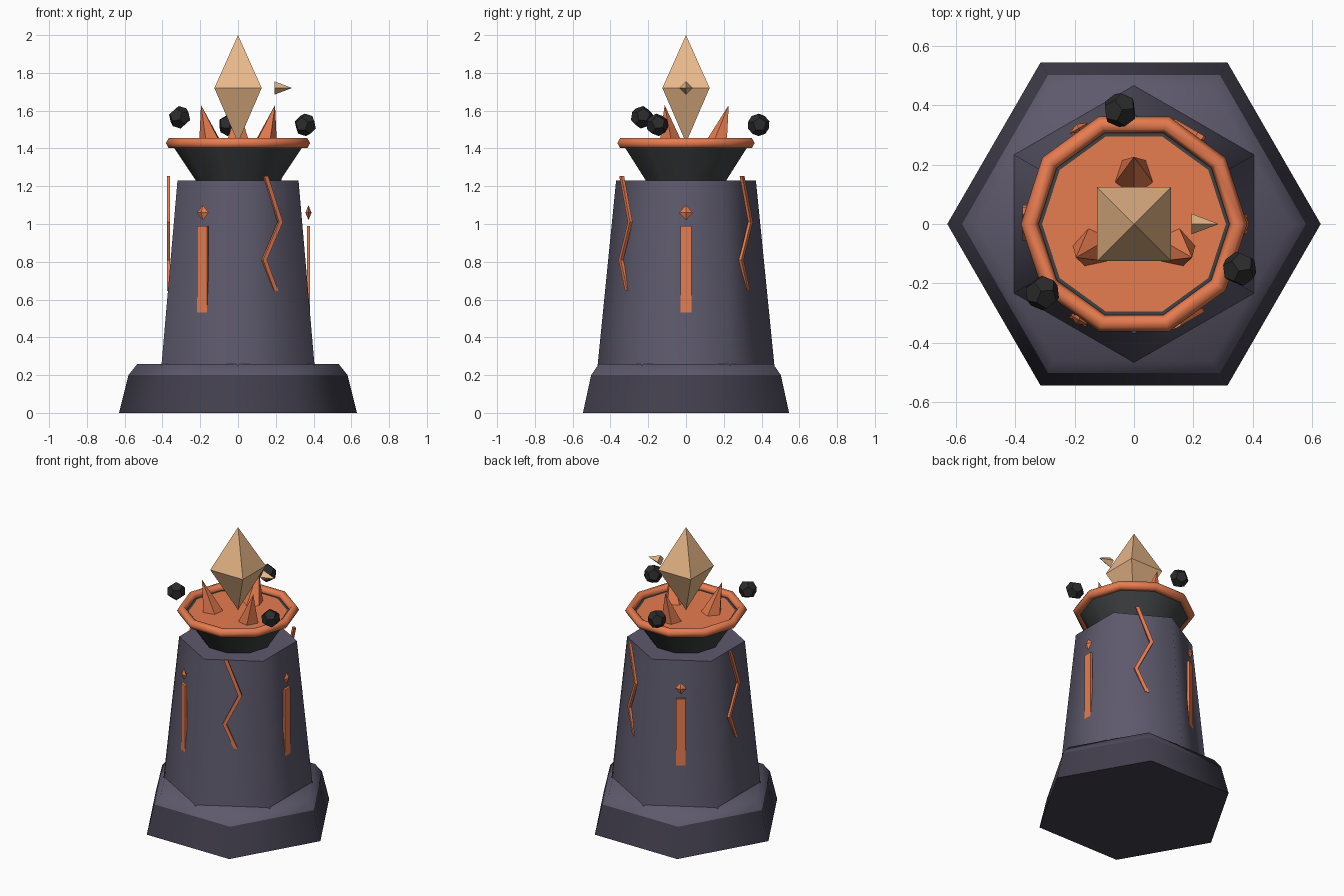
import bpy, bmesh
from math import sin, cos, pi, radians, sqrt
from mathutils import Matrix, Vector

if "Cube" in bpy.data.objects:
    bpy.data.objects.remove(bpy.data.objects["Cube"])


def material(name, rgb):
    m = bpy.data.materials.new(name)
    m.diffuse_color = (*rgb, 1)
    m.use_nodes = True
    m.node_tree.nodes["Principled BSDF"].inputs["Base Color"].default_value = m.diffuse_color
    return m


STONE = material("stone", (0.11, 0.10, 0.15))
DARK_STONE = material("dark_stone", (0.055, 0.05, 0.075))
IRON = material("iron", (0.05, 0.052, 0.055))
ROCK = material("rock", (0.025, 0.024, 0.025))
LAVA = material("lava", (0.80, 0.20, 0.08))
CRYSTAL = material("crystal", (0.82, 0.48, 0.25))


def finish(name, bm, mat, matrix=None, smooth=None):
    if matrix is not None:
        bm.transform(matrix)
    bmesh.ops.recalc_face_normals(bm, faces=bm.faces)
    me = bpy.data.meshes.new(name)
    bm.to_mesh(me)
    bm.free()
    ob = bpy.data.objects.new(name, me)
    bpy.context.collection.objects.link(ob)
    me.materials.append(mat)
    if smooth:
        bpy.ops.object.select_all(action='DESELECT')
        ob.select_set(True)
        bpy.context.view_layer.objects.active = ob
        bpy.ops.object.shade_smooth_by_angle(angle=radians(smooth))
    return ob


def stack(name, rings, sides, mat, phase=0.0, matrix=None, smooth=None):
    """Solid lofted through (radius, z) rings; radius 0 makes a point."""
    bm = bmesh.new()
    loops = []
    for r, z in rings:
        n = sides if r else 1
        loops.append([bm.verts.new((r * cos(phase + 2 * pi * i / sides),
                                    r * sin(phase + 2 * pi * i / sides), z)) for i in range(n)])
    for a, b in zip(loops, loops[1:]):
        for i in range(sides):
            j = (i + 1) % sides
            if len(a) == 1:
                bm.faces.new((a[0], b[j], b[i]))
            elif len(b) == 1:
                bm.faces.new((a[i], a[j], b[0]))
            else:
                bm.faces.new((a[i], a[j], b[j], b[i]))
    for loop in (loops[0], loops[-1]):
        if len(loop) > 1:
            bm.faces.new(loop)
    return finish(name, bm, mat, matrix, smooth)


def turn(deg):
    return Matrix.Rotation(radians(deg), 4, 'Z')


# Hexagonal plinth and tower
stack("plinth", [(0.63, 0), (0.58, 0.2)], 6, DARK_STONE, smooth=65)
stack("plinth_step", [(0.58, 0.2), (0.532, 0.26)], 6, STONE, smooth=65)
stack("tower", [(0.468, 0.25), (0.37, 1.23)], 6, STONE, phase=pi / 2, smooth=65)

# Brazier bowl, lava surface and rim
stack("bowl", [(0.21, 1.21), (0.35, 1.42)], 10, IRON, smooth=40)
stack("lava_pool", [(0.31, 1.40), (0.31, 1.421)], 10, LAVA)
bm = bmesh.new()
rim = [[bm.verts.new(turn(36 * i) @ Vector((0.352 + 0.03 * cos(pi * k / 3), 0,
                                            1.428 + 0.03 * sin(pi * k / 3))))
        for k in range(6)] for i in range(10)]
for i in range(10):
    a, b = rim[i], rim[(i + 1) % 10]
    for k in range(6):
        n = (k + 1) % 6
        bm.faces.new((a[k], b[k], b[n], a[n]))
finish("rim", bm, LAVA, smooth=65)

# Flame spikes leaning outward
for n, ang in enumerate((90, 210, 330)):
    lean = Matrix.Identity(4)
    lean[0][2] = 0.31
    stack(f"flame_spike_{n}", [(0.07, 0), (0, 0.22)], 5, LAVA, phase=pi,
          matrix=turn(ang) @ Matrix.Translation((0.158, 0, 1.41)) @ lean)

# Main crystal and small floating shard
stack("crystal", [(0, 1.43), (0.125 * sqrt(2), 1.72), (0, 2.0)], 4, CRYSTAL, phase=pi / 4)
stack("shard", [(0.035, 0), (0, 0.092)], 4, CRYSTAL,
      matrix=Matrix.Translation((0.194, 0, 1.72)) @ Matrix.Rotation(pi / 2, 4, 'Y'))


# Floating dodecahedral rocks
def rock(name, loc, spin):
    bm = bmesh.new()
    g = (1 + sqrt(5)) / 2
    s = (-1, 1)
    pts = [(x, y, z) for x in s for y in s for z in s]
    for a in s:
        for b in s:
            p = (0, a / g, b * g)
            pts += [p, (p[1], p[2], 0), (p[2], 0, p[1])]
    for p in pts:
        bm.verts.new(Vector(p) * 0.06 / sqrt(3))
    bmesh.ops.convex_hull(bm, input=bm.verts)
    bmesh.ops.dissolve_limit(bm, angle_limit=0.05, verts=bm.verts, edges=bm.edges)
    finish(name, bm, ROCK, Matrix.Translation(loc) @ turn(spin) @ Matrix.Rotation(0.5, 4, 'X'))


for n, (ang, z) in enumerate(((-23, 1.525), (97, 1.525), (217, 1.565))):
    a = radians(ang)
    rock(f"rock_{n}", (0.387 * cos(a), 0.387 * sin(a), z), ang)

# Glowing bars with a diamond above, on alternate tower faces
for n, ang in enumerate((0, 120, 240)):
    bm = bmesh.new()
    bmesh.ops.create_cube(bm, size=1)
    finish(f"rune_bar_{n}", bm, LAVA, turn(ang) @ Matrix.Translation((0.373, 0, 0.75))
           @ Matrix.Diagonal((0.016, 0.06, 0.48, 1)))
    stack(f"rune_diamond_{n}", [(0, -0.04), (0.036, 0), (0, 0.04)], 4, LAVA,
          matrix=turn(ang) @ Matrix.Translation((0.373, 0, 1.06))
          @ Matrix.Diagonal((0.45, 1, 1, 1)))

# Zigzag glowing cracks on the other faces
PATH = [(-0.044, 1.255), (0.046, 1.01), (-0.052, 0.81), (0.018, 0.645)]
for n, ang in enumerate((60, 180, 300)):
    bm = bmesh.new()
    rings = [[bm.verts.new((x, t + w, z)) for x, w in
              ((0.36, -0.012), (0.376, -0.012), (0.376, 0.012), (0.36, 0.012))] for t, z in PATH]
    for a, b in zip(rings, rings[1:]):
        for k in range(4):
            m = (k + 1) % 4
            bm.faces.new((a[k], a[m], b[m], b[k]))
    bm.faces.new(rings[0])
    bm.faces.new(rings[-1])
    finish(f"crack_{n}", bm, LAVA, turn(ang))
